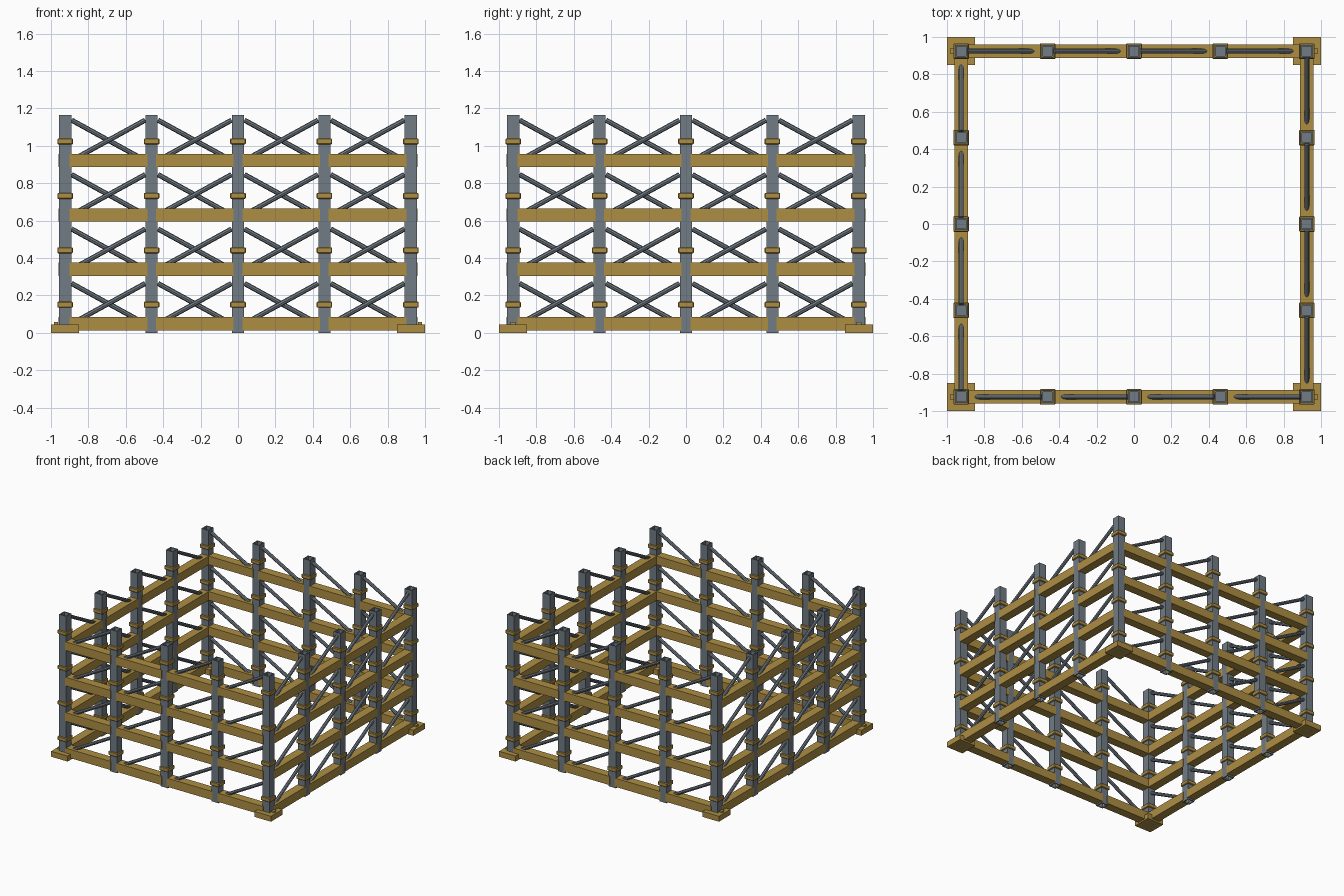
import bpy, bmesh, math
from mathutils import Matrix, Vector

if "Cube" in bpy.data.objects:
    bpy.data.objects.remove(bpy.data.objects["Cube"])

R = 0.924            # distance of the walls from the centre
BAY = R / 2          # spacing between posts
LEVEL = 0.291        # spacing between storeys
TOP = 1.165


def material(name, rgb):
    m = bpy.data.materials.new(name)
    m.diffuse_color = (*rgb, 1)
    m.use_nodes = True
    m.node_tree.nodes["Principled BSDF"].inputs["Base Color"].default_value = m.diffuse_color
    return m


GOLD = material("ochre timber", (0.42, 0.27, 0.055))
GREY = material("grey steel", (0.165, 0.20, 0.23))


def finish(name, bm, mat, matrix):
    bmesh.ops.recalc_face_normals(bm, faces=bm.faces)
    me = bpy.data.meshes.new(name)
    bm.to_mesh(me)
    bm.free()
    me.materials.append(mat)
    ob = bpy.data.objects.new(name, me)
    ob.matrix_world = matrix
    bpy.context.collection.objects.link(ob)
    return ob


def box(name, centre, size, mat, turn=Matrix(), bevel=0):
    bm = bmesh.new()
    bmesh.ops.create_cube(bm, size=1)
    bmesh.ops.scale(bm, vec=size, verts=bm.verts)
    if bevel:
        bmesh.ops.bevel(bm, geom=bm.edges[:], offset=bevel, segments=1, affect='EDGES')
    return finish(name, bm, mat, turn @ Matrix.Translation(centre))


def post(x, turn):
    # square tube, open at the top and bottom
    bm = bmesh.new()
    bmesh.ops.create_cube(bm, size=1)
    bmesh.ops.scale(bm, vec=(0.065, 0.065, TOP), verts=bm.verts)
    bm.normal_update()
    for f in [f for f in bm.faces if abs(f.normal.z) > 0.9]:
        up = f.normal.z
        bmesh.ops.inset_individual(bm, faces=[f], thickness=0.011)
        ext = bmesh.ops.extrude_discrete_faces(bm, faces=[f])["faces"]
        bmesh.ops.translate(bm, vec=(0, 0, -0.06 * up), verts=ext[0].verts[:])
    finish("post", bm, GREY, turn @ Matrix.Translation((x, -R, TOP / 2)))


def brace(a, b, turn):
    # thin diagonal rod between two points
    a, b = Vector(a), Vector(b)
    bm = bmesh.new()
    bmesh.ops.create_cone(bm, cap_ends=True, segments=8, radius1=0.0135,
                          radius2=0.0135, depth=(b - a).length)
    rot = (b - a).to_track_quat('Z', 'Y').to_matrix().to_4x4()
    finish("diagonal_brace", bm, GREY, turn @ Matrix.Translation((a + b) / 2) @ rot)


# four identical walls, each turned a quarter round the centre
for side in range(4):
    turn = Matrix.Rotation(side * math.pi / 2, 4, 'Z')
    for bay in range(4):
        x = -R + bay * BAY
        mid = x + BAY / 2
        post(x, turn)
        for lv in range(4):
            z = 0.048 + lv * LEVEL
            box("post_collar", (x, -R, z + 0.102), (0.083, 0.083, 0.032), GOLD, turn, 0.004)
            box("rail", (mid, -R, z), (0.416, 0.071, 0.071), GOLD, turn)
            brace((mid - 0.197, -R, z), (mid + 0.197, -R, z + 0.216), turn)

# corner footings, with a small peg outside each corner post
for sx in (-1, 1):
    for sy in (-1, 1):
        box("foot_plate", (sx * R, sy * R, 0.0225), (0.15, 0.15, 0.045), GOLD)
        box("foot_peg", (sx * 0.974, sy * R, 0.05), (0.022, 0.027, 0.016), GOLD)
